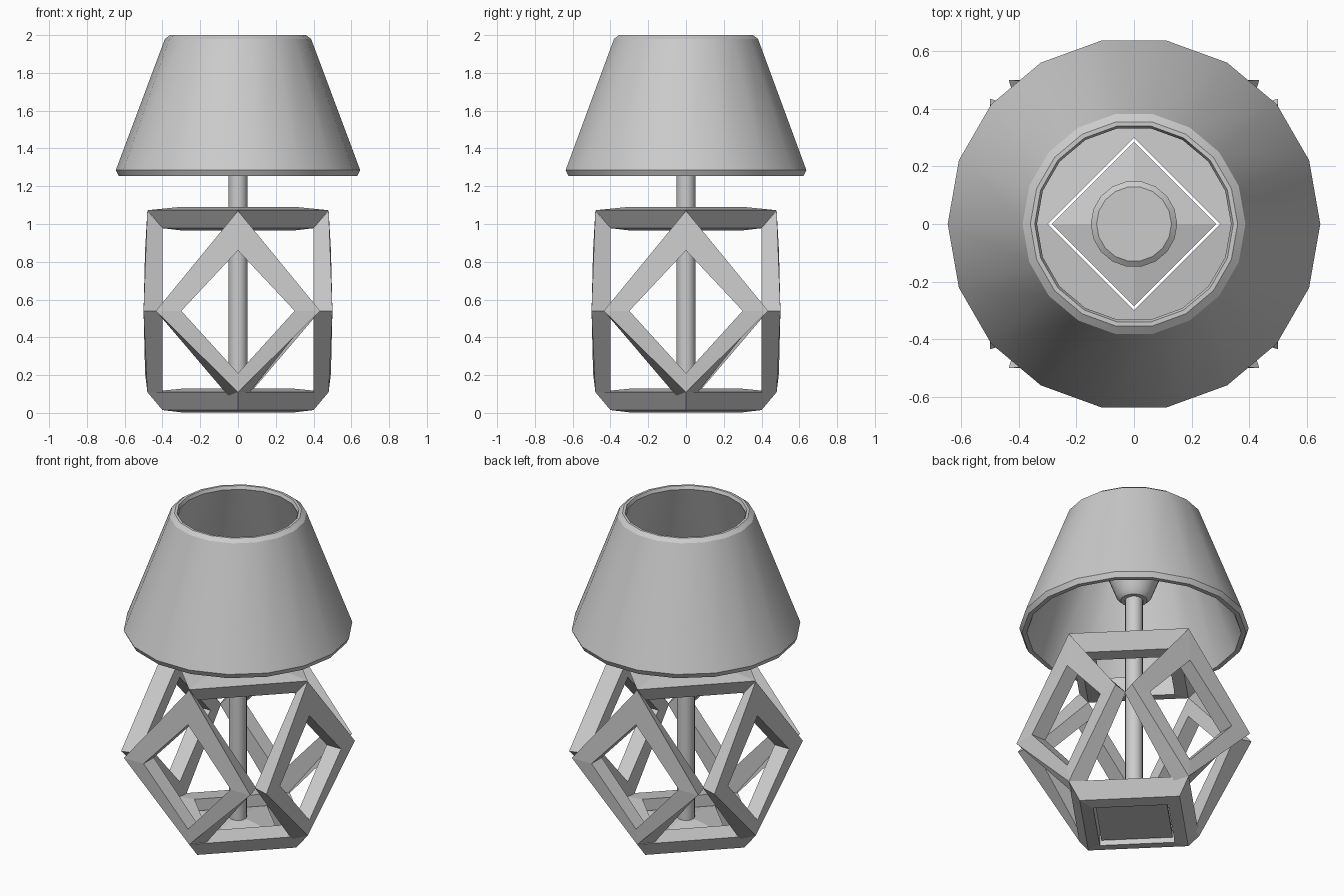
import bpy, bmesh
from math import pi, cos, sin, radians
from mathutils import Matrix

if "Cube" in bpy.data.objects:
    bpy.data.objects.remove(bpy.data.objects["Cube"])


def finish(bm, name, smooth=False):
    bmesh.ops.recalc_face_normals(bm, faces=bm.faces)
    me = bpy.data.meshes.new(name)
    bm.to_mesh(me)
    bm.free()
    ob = bpy.data.objects.new(name, me)
    bpy.context.collection.objects.link(ob)
    if smooth:
        bpy.ops.object.select_all(action='DESELECT')
        ob.select_set(True)
        bpy.context.view_layer.objects.active = ob
        bpy.ops.object.shade_smooth_by_angle(angle=radians(32))
    return ob


def lathe(name, profile, sides, closed=False, smooth=True):
    """Spin an (r, z) profile; open profiles are capped at both ends."""
    bm = bmesh.new()
    rings = [[bm.verts.new((r * cos(2 * pi * i / sides), r * sin(2 * pi * i / sides), z))
              for i in range(sides)] for r, z in profile]
    pairs = list(zip(rings, rings[1:]))
    if closed:
        pairs.append((rings[-1], rings[0]))
    else:
        bm.faces.new(rings[0])
        bm.faces.new(rings[-1])
    for a, b in pairs:
        for i in range(sides):
            j = (i + 1) % sides
            bm.faces.new((a[i], a[j], b[j], b[i]))
    return finish(bm, name, smooth)


def diamond_frame(name, loops, angle):
    """Four diamond loops (depth, half width, low z, high z, tip depth) joined into a mitred frame."""
    bm = bmesh.new()
    rings = []
    for depth, w, low, high, tip in loops:
        rings.append([bm.verts.new(p) for p in
                      ((-w, -depth, 0.54), (0, -tip, low), (w, -depth, 0.54), (0, -tip, high))])
    for k in range(4):
        a, b = rings[k], rings[(k + 1) % 4]
        for i in range(4):
            j = (i + 1) % 4
            bm.faces.new((a[i], a[j], b[j], b[i]))
    bm.transform(Matrix.Rotation(angle, 4, 'Z'))
    return finish(bm, name)


# Top and bottom square frames, bars tilted so the outer side slopes inwards going down
for name, z in (("bottom_frame", 0.0), ("top_frame", 0.963)):
    lathe(name, [(0.48, z + 0.11), (0.40, z + 0.015), (0.30, z + 0.003), (0.30, z + 0.128)],
          4, closed=True, smooth=False)

# Four upright diamond frames around the sides
side_loops = [(0.50, 0.435, 0.11, 1.07, 0.48),
              (0.40, 0.405, 0.03, 0.98, 0.40),
              (0.40, 0.30, 0.21, 0.86, 0.40),
              (0.50, 0.30, 0.21, 0.86, 0.492)]
for i, side in enumerate(("front", "right", "back", "left")):
    diamond_frame(side + "_frame", side_loops, i * pi / 2)

# Square foot plate rising gently to the stem
lathe("foot_plate", [(0.285, 0.03), (0.285, 0.06), (0.06, 0.10)], 4, smooth=False)

# Stem and flared bulb socket
lathe("stem", [(0.05, 0.05), (0.05, 1.50)], 18)
lathe("bulb_socket", [(0.075, 1.465), (0.10, 1.49), (0.15, 1.62), (0.15, 1.64), (0.13, 1.655)], 18)

# Tapered lampshade with chamfered rims
lathe("lampshade", [(0.632, 1.255), (0.647, 1.285), (0.387, 1.98), (0.36, 2.0),
                    (0.345, 2.0), (0.337, 1.98), (0.597, 1.275), (0.605, 1.255)],
      18, closed=True)
